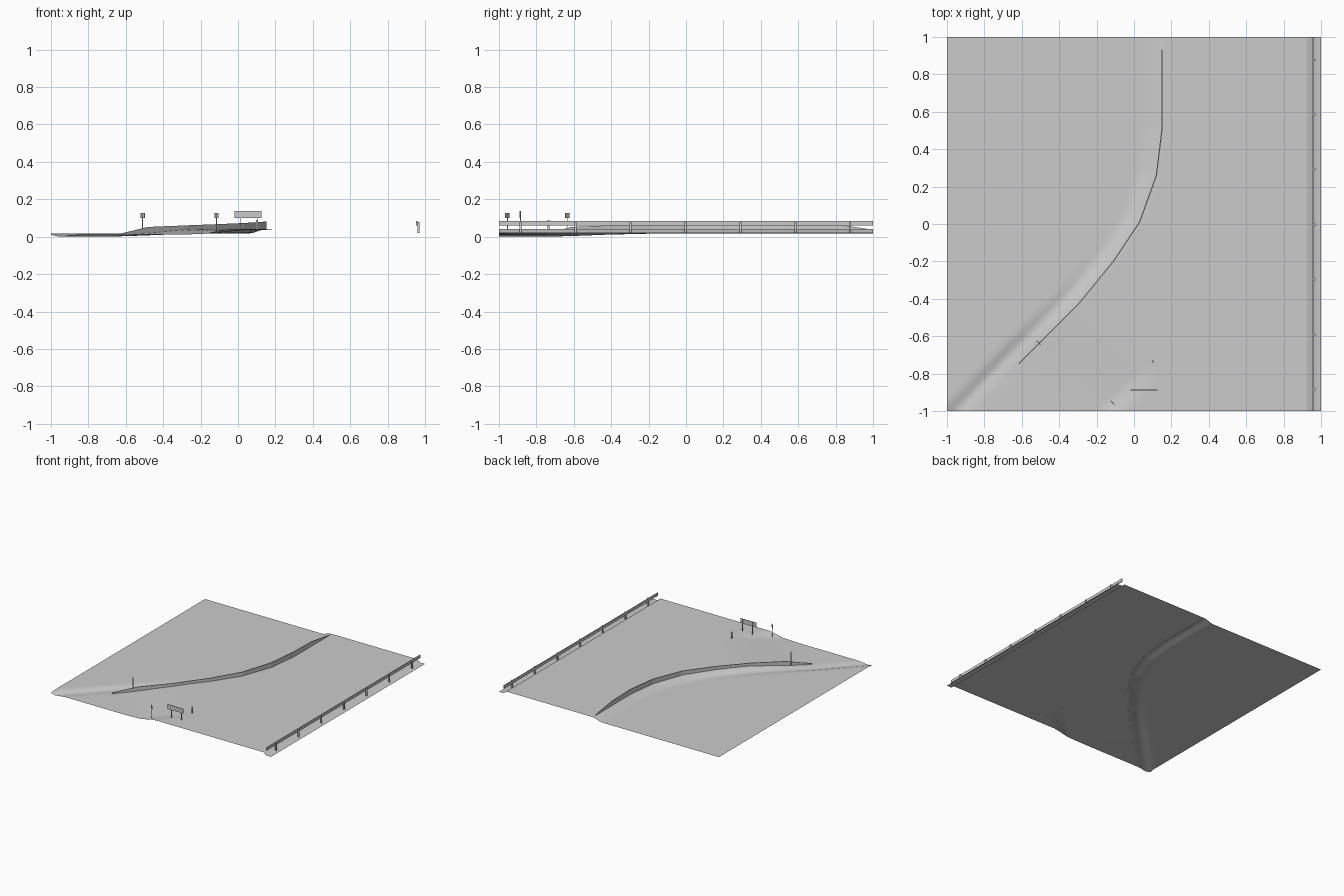
import bpy, bmesh, math
from mathutils import Vector

cube = bpy.data.objects.get("Cube")
if cube:
    bpy.data.objects.remove(cube)

grey = bpy.data.materials.new("plain_grey")
grey.use_nodes = True
grey.diffuse_color = (0.6, 0.6, 0.6, 1)
grey.node_tree.nodes["Principled BSDF"].inputs["Base Color"].default_value = (0.6, 0.6, 0.6, 1)

# Line of the barrier: x, y, top height
LINE = [(-0.62, -0.75, 0.018), (-0.48, -0.61, 0.052), (-0.29, -0.42, 0.06), (-0.11, -0.2, 0.067),
        (0.03, 0.01, 0.073), (0.12, 0.26, 0.079), (0.15, 0.51, 0.081), (0.15, 0.75, 0.075),
        (0.15, 0.97, 0.042)]
PATH = [Vector((-1.3, -1.46))] + [Vector(p[:2]) for p in LINE] + [Vector((0.15, 1.4))]
RAIL_X = 0.955


def smooth(t):
    t = min(max(t, 0), 1)
    return t * t * (3 - 2 * t)


def side_distance(p):
    """Distance from the barrier line, positive on its right."""
    best, sign = 9, 1
    for a, b in zip(PATH, PATH[1:]):
        ab = b - a
        t = min(max((p - a).dot(ab) / ab.length_squared, 0), 1)
        d = (p - a - ab * t).length
        if d < best:
            best = d
            sign = 1 if ab.x * (p.y - a.y) - ab.y * (p.x - a.x) < 0 else -1
    return best * sign


def ground(x, y):
    d = side_distance(Vector((x, y)))
    low = 0.011 + 0.029 * smooth((x + y + 1.4) / 0.9)
    # second bank at the front, running diagonally
    bank = smooth((x - y - 0.8) / 0.16)
    right = low + (0.04 - low) * bank
    z = 0.018 + (right - 0.018) * smooth((d + 0.09) / 0.09)
    z -= 0.016 * smooth(-y / 0.8) * math.exp(-((d + 0.07) / 0.035) ** 2)
    if x > RAIL_X:
        z = 0.02
    return max(z, 0)


def finish(name, bm):
    mesh = bpy.data.meshes.new(name)
    bm.normal_update()
    bm.to_mesh(mesh)
    bm.free()
    mesh.materials.append(grey)
    obj = bpy.data.objects.new(name, mesh)
    bpy.context.collection.objects.link(obj)
    return obj


def box(name, centre, size, turn=0):
    bm = bmesh.new()
    bmesh.ops.create_cube(bm, size=1)
    bmesh.ops.scale(bm, vec=size, verts=bm.verts)
    obj = finish(name, bm)
    obj.location = centre
    obj.rotation_euler.z = turn
    return obj


def post(name, x, y, top, width=0.004):
    base = ground(x, y) - 0.003
    return box(name, (x, y, (base + top) / 2), (width, width, top - base))


# Ground sheet with bank, ditch and sloping right edge
N = 90
xs = [-1 + (1 + RAIL_X) * i / N for i in range(N + 1)] + [1]
ys = [-1 + 2 * j / N for j in range(N + 1)]
bm = bmesh.new()
rows = [[bm.verts.new((x, y, ground(x, y))) for x in xs] for y in ys]
for lower, upper in zip(rows, rows[1:]):
    for i in range(len(xs) - 1):
        face = bm.faces.new((lower[i], lower[i + 1], upper[i + 1], upper[i]))
        face.smooth = True
finish("ground", bm)

# Curved barrier wall, tapering at both ends
bm = bmesh.new()
rings = []
for i, (x, y, top) in enumerate(LINE):
    along = (PATH[i + 2] - PATH[i]).normalized()
    side = Vector((along.y, -along.x)) * 0.003
    base = ground(x, y) - 0.003
    top = max(top, base + 0.004)
    rings.append([bm.verts.new((x + s * side.x, y + s * side.y, z))
                  for s, z in ((-1, base), (1, base), (1, top), (-1, top))])
for a, b in zip(rings, rings[1:]):
    for k in range(4):
        n = (k + 1) % 4
        bm.faces.new((a[k], a[n], b[n], b[k]))
bm.faces.new(rings[0][::-1])
bm.faces.new(rings[-1])
bmesh.ops.recalc_face_normals(bm, faces=bm.faces)
finish("barrier_wall", bm)

# Straight guard rail and its posts
box("guard_rail", (RAIL_X + 0.001, 0, 0.071), (0.007, 2, 0.024))
for i in range(7):
    box(f"rail_post_{i + 1}", (0.965, -0.885 + 0.294 * i, 0.05), (0.011, 0.009, 0.06))

# Small plates on posts, facing along the diagonal
for name, x, y in (("front", -0.115, -0.955), ("barrier", -0.51, -0.635)):
    post(f"{name}_marker_post", x, y, 0.125)
    box(f"{name}_marker_plate", (x, y, 0.113), (0.03, 0.003, 0.027), -math.pi / 4)

# Wide sign on two posts
for x in (0.015, 0.105):
    post("sign_post", x, -0.885, 0.138)
box("sign_panel", (0.053, -0.888, 0.119), (0.144, 0.004, 0.038))

# Short roadside bollard
post("bollard", 0.1, -0.735, 0.09, 0.009)
